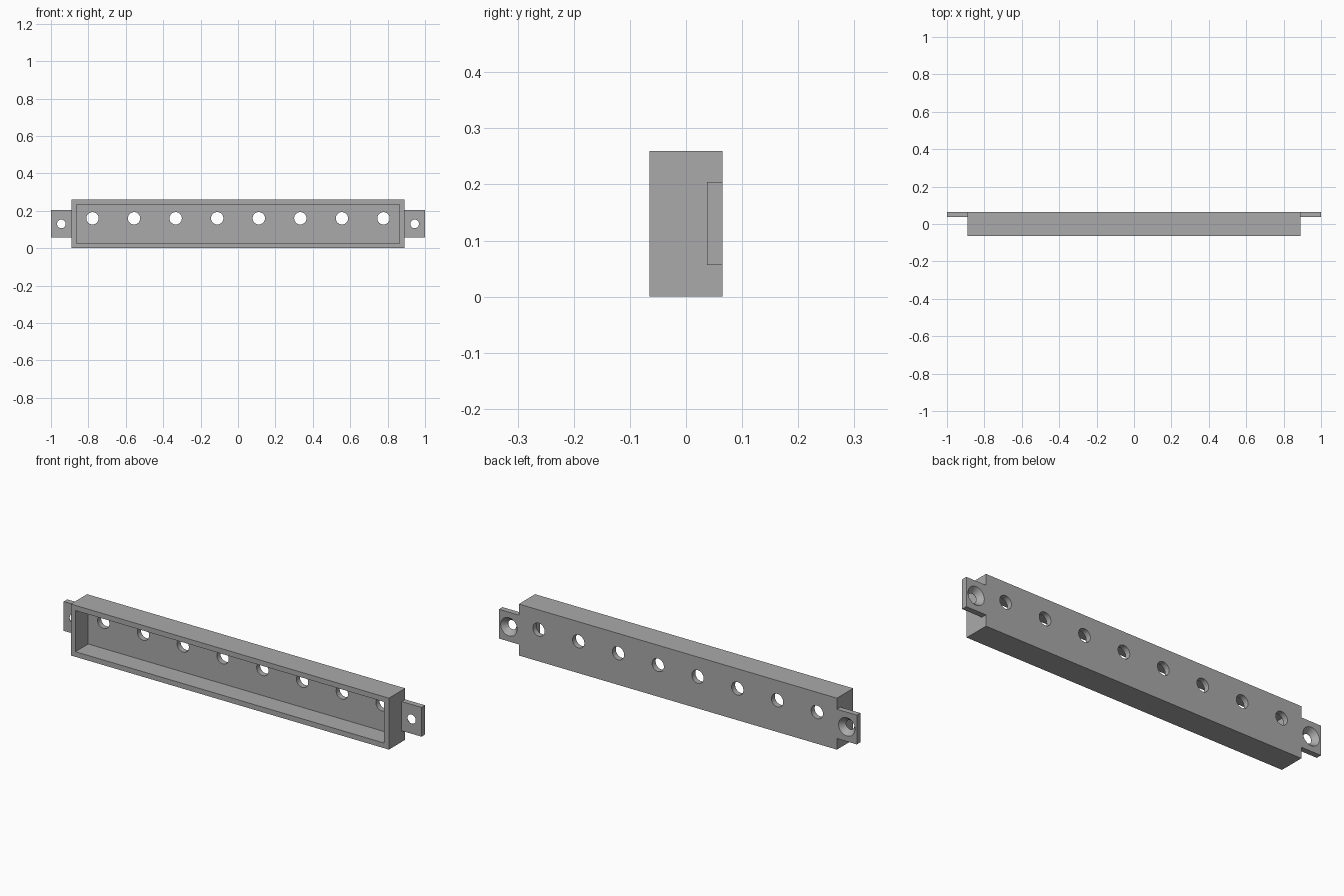
import bpy
import math

if "Cube" in bpy.data.objects:
    bpy.data.objects.remove(bpy.data.objects["Cube"], do_unlink=True)

HALF_X, HALF_Y, HEIGHT = 0.889, 0.065, 0.26
WALL, PLATE = 0.026, 0.028
PLATE_Y = HALF_Y - PLATE
MID_Z = HEIGHT / 2

grey = bpy.data.materials.new("plain grey")
grey.use_nodes = True
colour = (0.4, 0.4, 0.4, 1)
grey.diffuse_color = colour
grey.node_tree.nodes["Principled BSDF"].inputs["Base Color"].default_value = colour


def box(name, x0, x1, y0, y1, z0, z1):
    bpy.ops.mesh.primitive_cube_add(
        size=1, location=((x0 + x1) / 2, (y0 + y1) / 2, (z0 + z1) / 2))
    ob = bpy.context.object
    ob.name = name
    ob.scale = (x1 - x0, y1 - y0, z1 - z0)
    bpy.ops.object.transform_apply(location=False, rotation=False, scale=True)
    ob.data.materials.append(grey)
    return ob


def drill(name, x, z, front_radius, back_radius, depth):
    # Round cutter along y, centred on the back plate
    bpy.ops.mesh.primitive_cone_add(
        vertices=48, radius1=front_radius, radius2=back_radius, depth=depth,
        location=(x, HALF_Y - PLATE / 2, z), rotation=(-math.pi / 2, 0, 0))
    ob = bpy.context.object
    ob.name = name
    ob.data.materials.append(grey)
    return ob


def cut(target, cutter):
    cutter.hide_render = True
    mod = target.modifiers.new("cut", 'BOOLEAN')
    mod.operation = 'DIFFERENCE'
    mod.solver = 'EXACT'
    mod.object = cutter
    bpy.context.view_layer.objects.active = target
    bpy.ops.object.modifier_apply(modifier=mod.name)
    bpy.data.objects.remove(cutter, do_unlink=True)


def finish(ob):
    bpy.ops.object.select_all(action='DESELECT')
    ob.select_set(True)
    bpy.context.view_layer.objects.active = ob
    bpy.ops.object.shade_smooth_by_angle(angle=math.radians(30))


# Long tray, open at the front
tray = box("tray", -HALF_X, HALF_X, -HALF_Y, HALF_Y, 0, HEIGHT)
cut(tray, box("cavity_cutter", WALL - HALF_X, HALF_X - WALL,
              -HALF_Y - 0.05, PLATE_Y, WALL, HEIGHT - WALL))

# Row of eight holes through the back plate
HOLES = 8
spacing = 2 * HALF_X / HOLES
for i in range(HOLES):
    x = (i - (HOLES - 1) / 2) * spacing
    cut(tray, drill("hole_cutter", x, 0.16, 0.033, 0.033, 0.06))
finish(tray)

# Mounting tabs with screw holes countersunk from the back
for side, name in ((1, "left_tab"), (-1, "right_tab")):
    inner, outer = sorted((side * HALF_X, side))
    tab = box(name, inner, outer, PLATE_Y, HALF_Y, 0.056, 0.204)
    x = side * (1 + HALF_X) / 2
    cut(tab, drill("screw_cutter", x, MID_Z, 0.023, 0.023, 0.06))
    # Cone extends past both faces at the same slope
    cut(tab, drill("countersink_cutter", x, MID_Z, 0.011, 0.057, 0.054))
    finish(tab)
